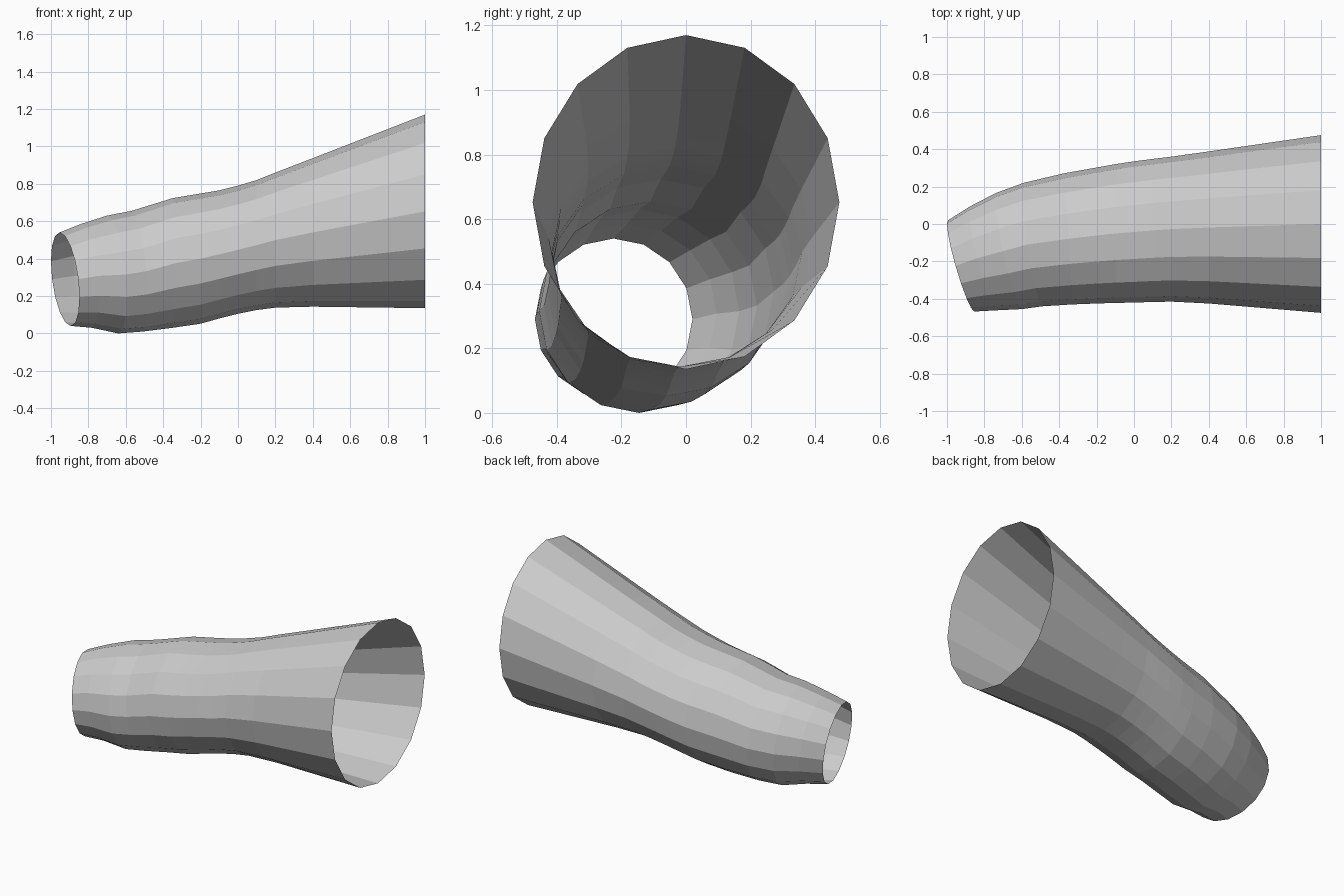
import bpy
import bmesh
from math import cos, sin, pi, hypot

SIDES = 16

cube = bpy.data.objects.get("Cube")
if cube:
    bpy.data.objects.remove(cube, do_unlink=True)

# Plain grey surface
grey = bpy.data.materials.new("light_grey")
grey.use_nodes = True
colour = (0.6, 0.6, 0.6, 1)
grey.diffuse_color = colour
grey.node_tree.nodes["Principled BSDF"].inputs["Base Color"].default_value = colour

# Sections along the tube: centre x, front y, back y, bottom z, top z,
# then the lean of the ring towards -x at its back and at its top
sections = [
    (-0.924, -0.468, 0.02, 0.04, 0.54, 0.07, 0.03),
    (-0.81, -0.462, 0.095, 0.03, 0.585, 0.065, 0.03),
    (-0.67, -0.455, 0.165, 0.0, 0.63, 0.07, 0.03),
    (-0.54, -0.44, 0.22, 0.01, 0.655, 0.05, 0.03),
    (-0.35, -0.43, 0.272, 0.03, 0.723, 0.02, 0.0),
    (-0.2, -0.425, 0.302, 0.052, 0.748, 0, 0),
    (-0.1, -0.422, 0.32, 0.08, 0.765, 0, 0),
    (0, -0.42, 0.335, 0.105, 0.79, 0, 0),
    (0.1, -0.417, 0.348, 0.125, 0.82, 0, 0),
    (0.2, -0.415, 0.36, 0.138, 0.86, 0, 0),
    (0.4, -0.425, 0.388, 0.143, 0.937, 0, 0),
    (1, -0.475, 0.475, 0.135, 1.17, 0, 0),
]


def add_ring(bm, x, front, back, low, high, lean_y, lean_z):
    """One elliptical section, tilted about its centre."""
    scale = hypot(lean_y, lean_z)
    ring = []
    for i in range(SIDES):
        c, s = cos(2 * pi * i / SIDES), sin(2 * pi * i / SIDES)
        lean = min(lean_y * c + lean_z * s, scale)
        ring.append(bm.verts.new((
            x - lean,
            (front + back) / 2 + (back - front) / 2 * c,
            (low + high) / 2 + (high - low) / 2 * s)))
    return ring


# Open flared sleeve, skinned ring to ring
bm = bmesh.new()
rings = [add_ring(bm, *section) for section in sections]
for a, b in zip(rings, rings[1:]):
    for i in range(SIDES):
        j = (i + 1) % SIDES
        bm.faces.new((a[i], b[i], b[j], a[j]))
bm.normal_update()
# Make the shell face outward
top = max(bm.faces, key=lambda f: f.calc_center_median().z)
if top.normal.z < 0:
    bmesh.ops.reverse_faces(bm, faces=bm.faces[:])

mesh = bpy.data.meshes.new("flared_sleeve")
bm.to_mesh(mesh)
bm.free()
mesh.materials.append(grey)
sleeve = bpy.data.objects.new("flared_sleeve", mesh)
bpy.context.collection.objects.link(sleeve)
